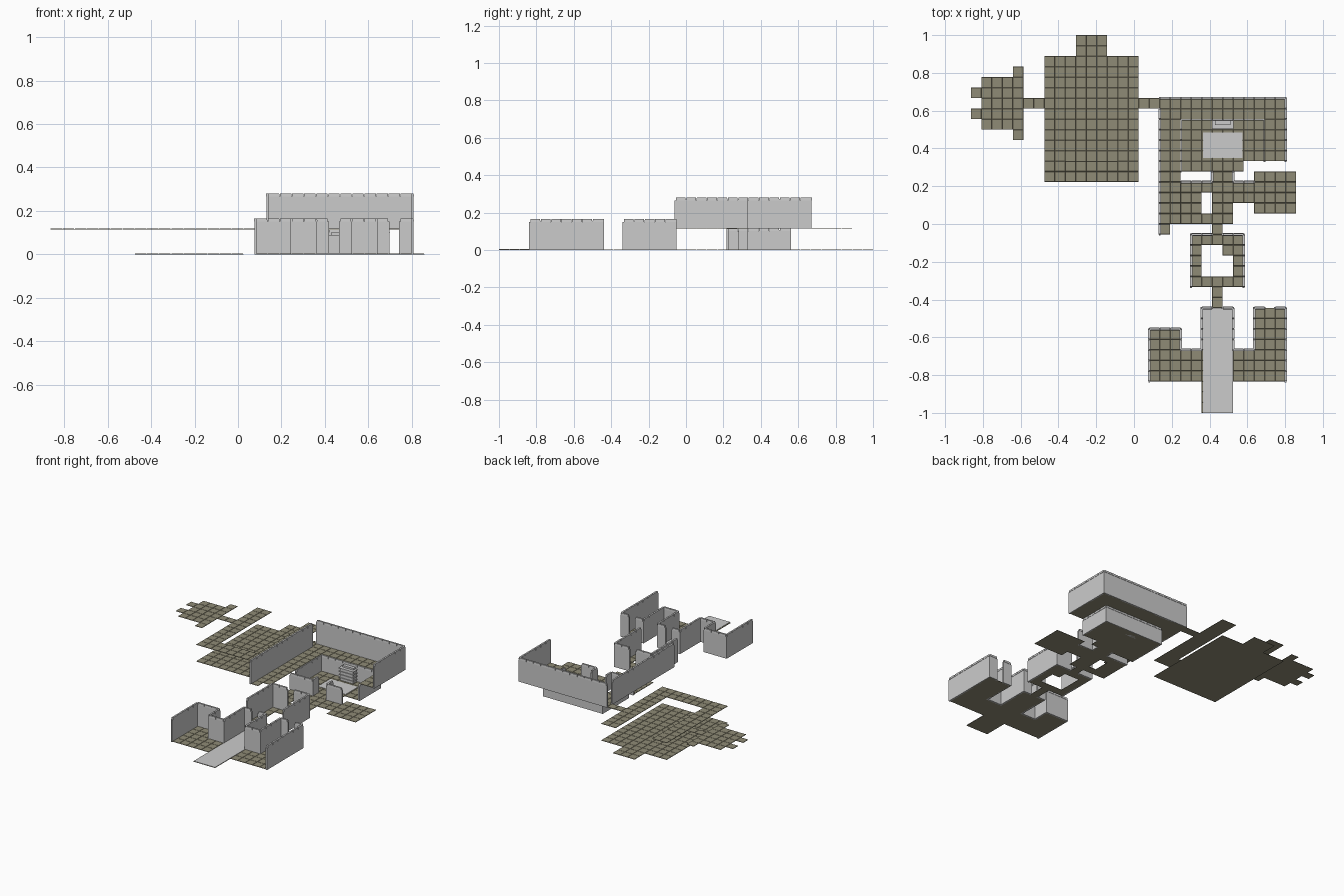
import bpy, bmesh

if "Cube" in bpy.data.objects:
    bpy.data.objects.remove(bpy.data.objects["Cube"])

U = 1 / 18            # one floor tile
UPPER = 0.115         # height of the upper storey


def X(i):
    return 0.025 + i * U


def Y(j):
    return j * U


stone = bpy.data.materials.new("olive_stone")
stone.diffuse_color = (0.275, 0.26, 0.18, 1)
stone.use_nodes = True
stone.node_tree.nodes["Principled BSDF"].inputs["Base Color"].default_value = stone.diffuse_color


def finish(bm, name, mat=None):
    bmesh.ops.recalc_face_normals(bm, faces=bm.faces)
    me = bpy.data.meshes.new(name)
    bm.to_mesh(me)
    bm.free()
    ob = bpy.data.objects.new(name, me)
    bpy.context.collection.objects.link(ob)
    if mat:
        me.materials.append(mat)
    return ob


def box(bm, x0, x1, y0, y1, z0, z1, inset=0.0):
    """Box whose top can be drawn in for a chamfered look."""
    v = [bm.verts.new(p) for p in (
        (x0, y0, z0), (x1, y0, z0), (x1, y1, z0), (x0, y1, z0),
        (x0 + inset, y0 + inset, z1), (x1 - inset, y0 + inset, z1),
        (x1 - inset, y1 - inset, z1), (x0 + inset, y1 - inset, z1))]
    for f in ((3, 2, 1, 0), (4, 5, 6, 7), (0, 1, 5, 4),
              (1, 2, 6, 5), (2, 3, 7, 6), (3, 0, 4, 7)):
        bm.faces.new([v[k] for k in f])


def floor(name, z, rects, holes=()):
    """Paving slabs on the tile grid; rects and holes are (i0, j0, i1, j1)."""
    def cells(rs):
        return {(i, j) for a, b, c, d in rs for i in range(a, c) for j in range(b, d)}
    bm = bmesh.new()
    for i, j in sorted(cells(rects) - cells(holes)):
        box(bm, X(i), X(i + 1), Y(j), Y(j + 1), z, z + 0.003, 0.0015)
    return finish(bm, name, stone)


def walls(name, z, h, segments):
    """Thin walls along grid lines with a row of coping stones on top."""
    bm = bmesh.new()
    t, cap = 0.005, 0.014
    for i0, j0, i1, j1 in segments:
        box(bm, X(i0) - t, X(i1) + t, Y(j0) - t, Y(j1) + t, z, z + h - cap)
        n = max(i1 - i0, j1 - j0)
        di, dj = (i1 - i0) / n, (j1 - j0) / n
        for k in range(n):
            a, b = i0 + di * k, j0 + dj * k
            c = t + 0.002
            gx, gy = (-0.001, c) if di else (c, -0.001)
            box(bm, X(a) - gx, X(a + di) + gx, Y(b) - gy, Y(b + dj) + gy,
                z + h - cap, z + h, 0.001)
    return finish(bm, name)


# Entrance hall with porch
floor("entrance_floor", 0, [(1, -15, 14, -12), (1, -12, 4, -10), (6, -12, 9, -8),
                            (11, -12, 14, -8), (6, -18, 9, -15)])
walls("entrance_walls", 0, 0.165, [
    (1, -15, 1, -10), (1, -10, 4, -10), (4, -12, 4, -10), (4, -12, 6, -12),
    (6, -12, 6, -8), (6, -8, 7, -8), (8, -8, 9, -8), (9, -12, 9, -8),
    (9, -12, 11, -12), (11, -12, 11, -8), (11, -8, 12, -8), (13, -8, 14, -8),
    (14, -15, 14, -8)])

# Ring room around an open shaft, with its corridors
floor("ring_room_floor", 0, [(5, -6, 10, -1), (7, -8, 8, -6), (7, -1, 8, 0), (8, -3, 9, -2)],
      [(6, -5, 8, -2), (8, -5, 9, -3)])
walls("ring_room_walls", 0, 0.165, [(5, -6, 5, -1), (5, -1, 7, -1),
                                    (8, -1, 10, -1), (10, -6, 10, -1)])

# Antechamber, side room and sunken shrine
floor("antechamber_floor", 0, [(4, 0, 9, 4), (9, 2, 11, 4), (11, 1, 15, 5), (7, 4, 9, 5)],
      [(6, 1, 7, 3)])
floor("shrine_floor", 0, [(4, 5, 10, 6), (4, 6, 12, 10)])
walls("shrine_walls", 0, UPPER, [
    (4, 4, 7, 4), (9, 4, 11, 4), (7, 4, 7, 5), (9, 4, 9, 5),
    (4, 5, 4, 10), (4, 10, 12, 10), (12, 6, 12, 10)])

# Upper gallery over the shrine
floor("gallery_floor", UPPER, [(2, 0, 4, 12), (2, -1, 3, 0), (4, 10, 12, 12),
                               (12, 6, 14, 12), (0, 11, 2, 12)])
walls("gallery_walls", UPPER, 0.165, [(2, -1, 2, 11), (2, 12, 14, 12), (14, 6, 14, 12)])

# Great hall: lower floor with a U-shaped balcony above
floor("great_hall_floor", 0, [(-9, 4, 0, 16), (-6, 16, -3, 18)])
floor("balcony_floor", UPPER, [(-9, 4, 0, 6), (-9, 6, -7, 16), (-2, 6, 0, 16)])

# West chamber with alcoves
floor("west_chamber_floor", UPPER, [(-11, 11, -9, 12), (-15, 9, -11, 14), (-12, 8, -11, 9),
                                    (-12, 14, -11, 15), (-16, 10, -15, 11), (-16, 12, -15, 13)])

# Plain carpets
for name, r in (("entrance_carpet", (X(6) + 0.006, X(9), -1, Y(-8))),
                ("shrine_carpet", (0.365, 0.575, 0.35, 0.485))):
    bm = bmesh.new()
    box(bm, *r, 0.0025, 0.005)
    finish(bm, name)

# Altar built of stacked slabs
bm = bmesh.new()
for k in range(4):
    z = k * 0.022
    box(bm, 0.42, 0.52, 0.508, 0.55, z, z + 0.018)
    box(bm, 0.414, 0.526, 0.503, 0.552, z + 0.018, z + 0.022)
box(bm, 0.428, 0.512, 0.525, 0.548, 0.088, 0.1)
finish(bm, "altar")
